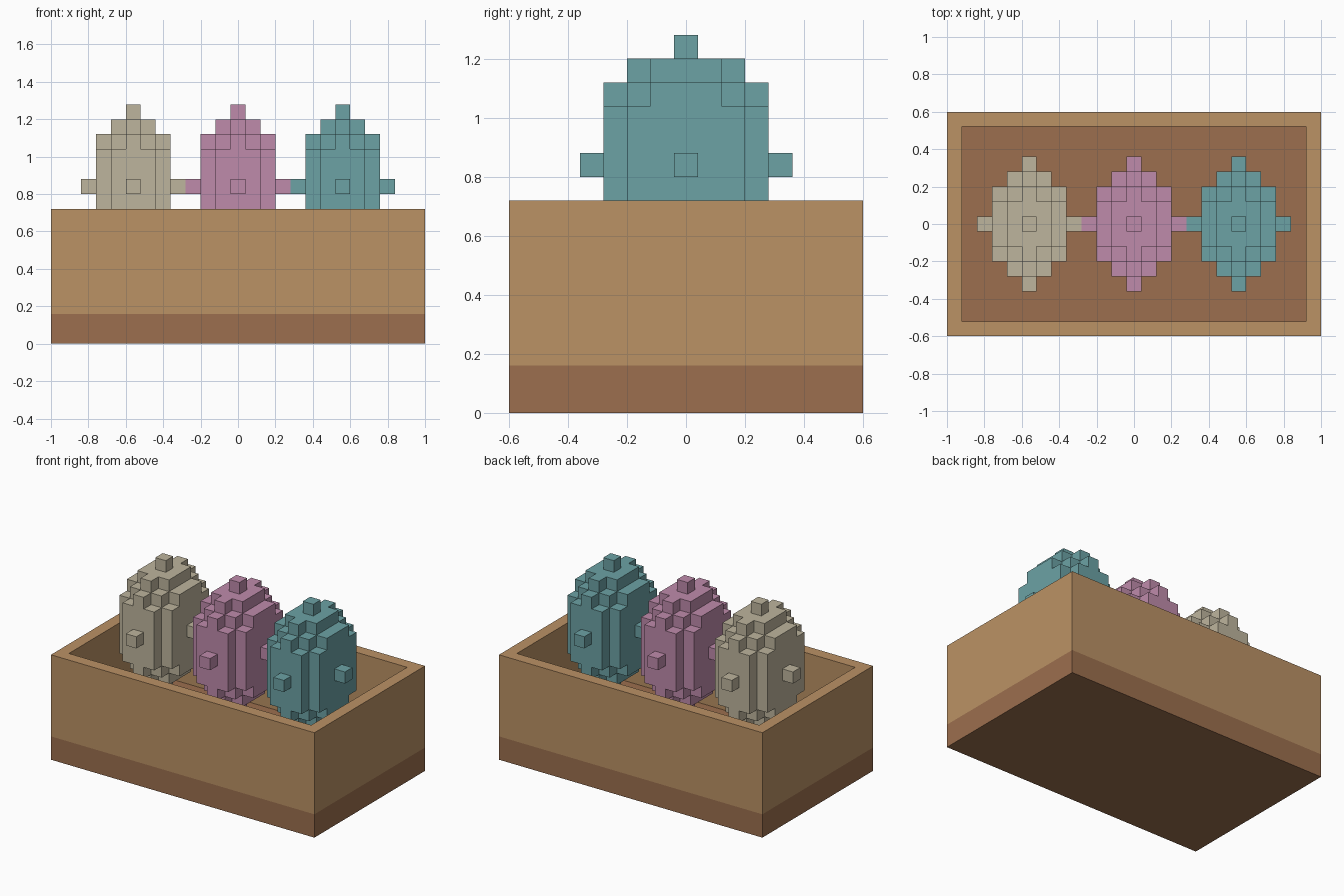
import bpy, bmesh
from mathutils import Vector

if "Cube" in bpy.data.objects:
    bpy.data.objects.remove(bpy.data.objects["Cube"], do_unlink=True)

V = 0.08  # size of one block


def material(name, rgb):
    lin = [((c / 255 + 0.055) / 1.055) ** 2.4 for c in rgb] + [1.0]
    m = bpy.data.materials.new(name)
    m.use_nodes = True
    m.diffuse_color = lin
    m.node_tree.nodes["Principled BSDF"].inputs["Base Color"].default_value = lin
    return m


def finish(name, bm, mat, location=(0, 0, 0)):
    mesh = bpy.data.meshes.new(name)
    bm.to_mesh(mesh)
    bm.free()
    mesh.materials.append(mat)
    obj = bpy.data.objects.new(name, mesh)
    obj.location = location
    bpy.context.collection.objects.link(obj)
    return obj


def box(size, centre):
    bm = bmesh.new()
    bmesh.ops.create_cube(bm, size=1)
    bmesh.ops.scale(bm, vec=size, verts=bm.verts)
    bmesh.ops.translate(bm, vec=centre, verts=bm.verts)
    return bm


def crate_walls(z0, z1):
    """Tall box with an inset rim and an open well of the same depth."""
    bm = box((2, 1.2, z1 - z0), (0, 0, (z0 + z1) / 2))
    bm.normal_update()
    top = max(bm.faces, key=lambda f: f.normal.z)
    bottom = min(bm.faces, key=lambda f: f.normal.z)
    bmesh.ops.delete(bm, geom=[bottom], context='FACES_ONLY')
    bmesh.ops.inset_region(bm, faces=[top], thickness=V, use_even_offset=True)
    rim = list(top.edges)
    bmesh.ops.delete(bm, geom=[top], context='FACES_ONLY')
    ext = bmesh.ops.extrude_edge_only(bm, edges=rim)["geom"]
    bmesh.ops.translate(bm, vec=(0, 0, z0 - z1),
                        verts=[g for g in ext if isinstance(g, bmesh.types.BMVert)])
    bmesh.ops.recalc_face_normals(bm, faces=bm.faces)
    return bm


def block_egg(rx, ry, rz):
    """Ellipsoid of blocks, keeping only the exposed block faces."""
    def inside(p):
        return (p[0] / rx) ** 2 + (p[1] / ry) ** 2 + (p[2] / rz) ** 2 <= 1.0001

    bm = bmesh.new()
    cells = [Vector((i, j, k)) for i in range(-rx, rx + 1)
             for j in range(-ry, ry + 1) for k in range(-rz, rz + 1)]
    for c in filter(inside, cells):
        for axis in range(3):
            for sign in (-1, 1):
                n, u, w = Vector(), Vector(), Vector()
                n[axis] = sign
                u[(axis + 1) % 3] = 0.5
                w[(axis + 2) % 3] = 0.5 * sign
                if not inside(c + n):
                    m = c + n * 0.5
                    bm.faces.new([bm.verts.new(q * V) for q in
                                  (m - u - w, m + u - w, m + u + w, m - u + w)])
    bmesh.ops.remove_doubles(bm, verts=bm.verts, dist=0.001)
    return bm


tan = material("light_wood", (187, 146, 101))
brown = material("dark_wood", (156, 111, 78))
beige = material("beige", (190, 181, 157))
pink = material("pink", (191, 139, 171))
teal = material("teal", (108, 162, 165))

# Crate: dark base slab with light walls on top
finish("crate_base", box((2, 1.2, 2 * V), (0, 0, V)), brown)
finish("crate_walls", crate_walls(2 * V, 9 * V), tan)

# Three eggs in a row
for name, x, mat in (("right_egg", -0.56, beige), ("middle_egg", 0, pink),
                     ("left_egg", 0.56, teal)):
    finish(name, block_egg(3, 4, 5), mat, (x, 0, 10.5 * V))
